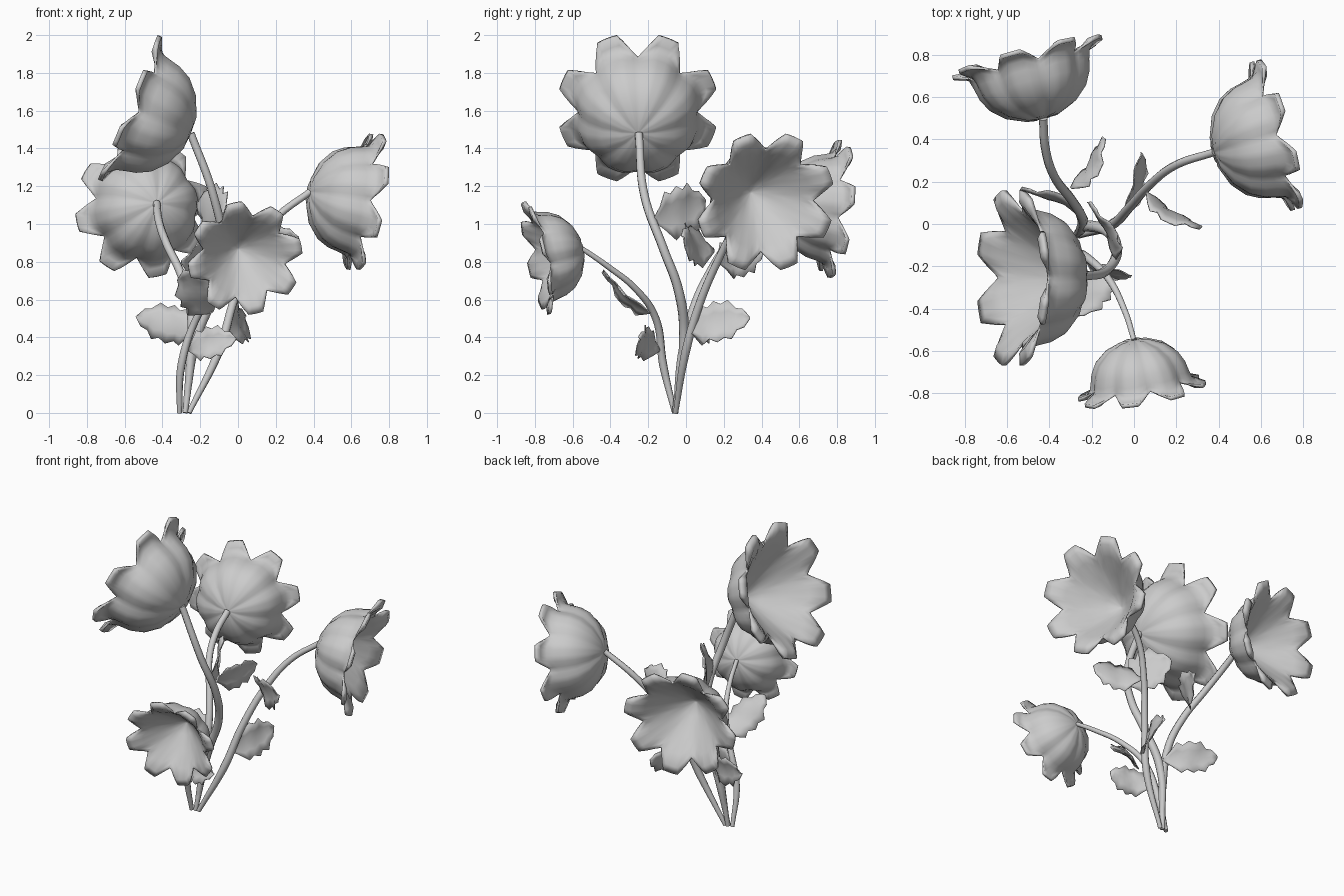
import bpy, bmesh, math
from mathutils import Vector, Matrix

if "Cube" in bpy.data.objects:
    bpy.data.objects.remove(bpy.data.objects["Cube"])

PETALS, PER = 8, 12
# blossom profiles (radius, depth) for unit rim radius: outer cup, lip, then the inner funnel
VALLEY = [(.03, 0), (.20, .02), (.44, .12), (.62, .28), (.70, .43), (.735, .56), (.745, .63), (.745, .68), (.75, .71),
          (.72, .71), (.66, .64), (.55, .50), (.38, .34), (.19, .17), (.02, .03)]
MIDDLE = [(.03, 0), (.22, .01), (.48, .12), (.66, .28), (.75, .45), (.785, .60), (.82, .72), (.90, .80), (1.02, .80),
          (1.02, .86), (.88, .85), (.70, .70), (.46, .42), (.22, .19), (.02, .03)]


def link(name, bm):
    me = bpy.data.meshes.new(name)
    bm.normal_update()
    bm.to_mesh(me)
    bm.free()
    for p in me.polygons:
        p.use_smooth = True
    ob = bpy.data.objects.new(name, me)
    bpy.context.collection.objects.link(ob)
    return ob


def solidify(ob, t):
    m = ob.modifiers.new("thickness", 'SOLIDIFY')
    m.thickness = t
    m.offset = 0


def frame(axis):
    a = Vector(axis).normalized()
    side = Vector((0, 0, 1)).cross(a).normalized()
    return Matrix((side, a.cross(side), a)).transposed()


def blossom(name, base, axis, size, roll):
    bm = bmesh.new()
    rot, base = frame(axis), Vector(base)
    n = PETALS * PER
    rings = []
    for (rv, zv), (rm, zm) in zip(VALLEY, MIDDLE):
        ring = []
        for i in range(n):
            d = abs((i % PER) / PER * 2 - 1)          # 0 petal middle, 1 seam
            e = min(1, (1 - d) * 1.5) ** 1.15
            th = math.radians(roll) + 2 * math.pi * i / n
            r = rv + (rm - rv) * e
            z = zv + (zm - zv) * e
            p = Vector((r * math.cos(th), r * math.sin(th), z)) * size
            ring.append(bm.verts.new(base + rot @ p))
        rings.append(ring)
    for a, b in zip(rings, rings[1:]):
        for i in range(n):
            j = (i + 1) % n
            bm.faces.new((a[i], a[j], b[j], b[i]))
    bm.faces.new(rings[0][::-1])
    bm.faces.new(rings[-1])
    link(name, bm)


def stem(name, pts, r0, r1):
    cu = bpy.data.curves.new(name, 'CURVE')
    cu.dimensions = '3D'
    cu.bevel_depth = 1
    cu.bevel_resolution = 2
    cu.resolution_u = 8
    cu.use_fill_caps = True
    sp = cu.splines.new('BEZIER')
    sp.bezier_points.add(len(pts) - 1)
    for i, (bp, p) in enumerate(zip(sp.bezier_points, pts)):
        bp.co = p
        bp.handle_left_type = bp.handle_right_type = 'AUTO'
        bp.radius = r0 + (r1 - r0) * i / (len(pts) - 1) if i else .014   # pinched foot
    ob = bpy.data.objects.new(name, cu)
    bpy.context.collection.objects.link(ob)
    bpy.ops.object.select_all(action='DESELECT')
    ob.select_set(True)
    bpy.context.view_layer.objects.active = ob
    bpy.ops.object.convert(target='MESH')
    bpy.ops.object.shade_smooth()


EDGE = [.08, .45, .95, .78, 1.0, .80, .95, .55, .45, .04]   # toothed leaf outline


def leaf(name, base, tip, width, across=(0, 0, 1)):
    bm = bmesh.new()
    base, tip = Vector(base), Vector(tip)
    along = tip - base
    n = along.cross(Vector(across)).normalized()
    side = n.cross(along).normalized()
    rows = []
    for i, w in enumerate(EDGE):
        t = i / (len(EDGE) - 1)
        row = []
        for k in (-1, -.5, 0, .5, 1):
            lift = .015 * math.sin(t * math.pi * 1.5) + .02 * w * k * k + .008 * k * math.sin(t * 14)
            row.append(bm.verts.new(base + along * (t + .05 * abs(k) * w)
                                    + side * (k * w * width / 2) + n * lift))
        rows.append(row)
    for a, b in zip(rows, rows[1:]):
        for k in range(4):
            bm.faces.new((a[k], a[k + 1], b[k + 1], b[k]))
    solidify(link(name, bm), .006)


# blossoms
blossom("blossom_high", (-.25, -.255, 1.48), (-.92, 0, .38), .42, 0)
blossom("blossom_back", (-.43, .50, 1.11), (-.25, .96, -.10), .36, 11)
blossom("blossom_right", (.38, .34, 1.17), (.94, .26, -.17), .37, 0)
blossom("blossom_front", (0, -.55, .87), (.15, -.96, -.20), .30, -10)

# stems
stem("stem_high", [(-.28, -.06, 0), (-.22, -.01, .4), (-.12, -.04, .65), (-.08, -.12, .87),
                   (-.13, -.22, 1.15), (-.25, -.25, 1.48)], .028, .022)
stem("stem_back", [(-.28, -.055, 0), (-.25, -.02, .3), (-.25, .04, .55), (-.30, .12, .73),
                   (-.38, .23, .90), (-.42, .36, 1.02), (-.43, .50, 1.11)], .026, .02)
stem("stem_right", [(-.26, -.055, 0), (-.10, .0, .33), (-.02, .08, .6), (.08, .19, .85),
                    (.20, .28, 1.03), (.38, .34, 1.17)], .026, .018)
stem("stem_front", [(-.31, -.06, 0), (-.30, -.12, .25), (-.22, -.16, .5), (-.12, -.26, .65),
                    (-.04, -.42, .78), (0, -.55, .87)], .024, .013)

# leaves
leaf("leaf_low_left", (-.22, .02, .44), (-.53, .18, .51), .21, (.2, .1, 1))
leaf("leaf_low_front", (-.26, -.14, .33), (-.02, -.26, .40), .18, (.1, .2, 1))
leaf("leaf_low_back", (-.07, .01, .44), (.05, .33, .51), .23, (-.3, 0, 1))
leaf("leaf_mid_front", (-.14, -.19, .53), (-.29, -.45, .74), .22, (-.85, .5, -.8))
leaf("leaf_mid_back", (-.30, .17, .80), (-.13, .40, .86), .22, (.3, -.2, 1))
leaf("leaf_mid_right", (.06, .15, .86), (.31, -.03, .93), .23, (-.15, -.25, 1))
leaf("leaf_high", (-.09, -.17, 1.02), (-.20, .11, 1.12), .29, (.15, .05, 1))
